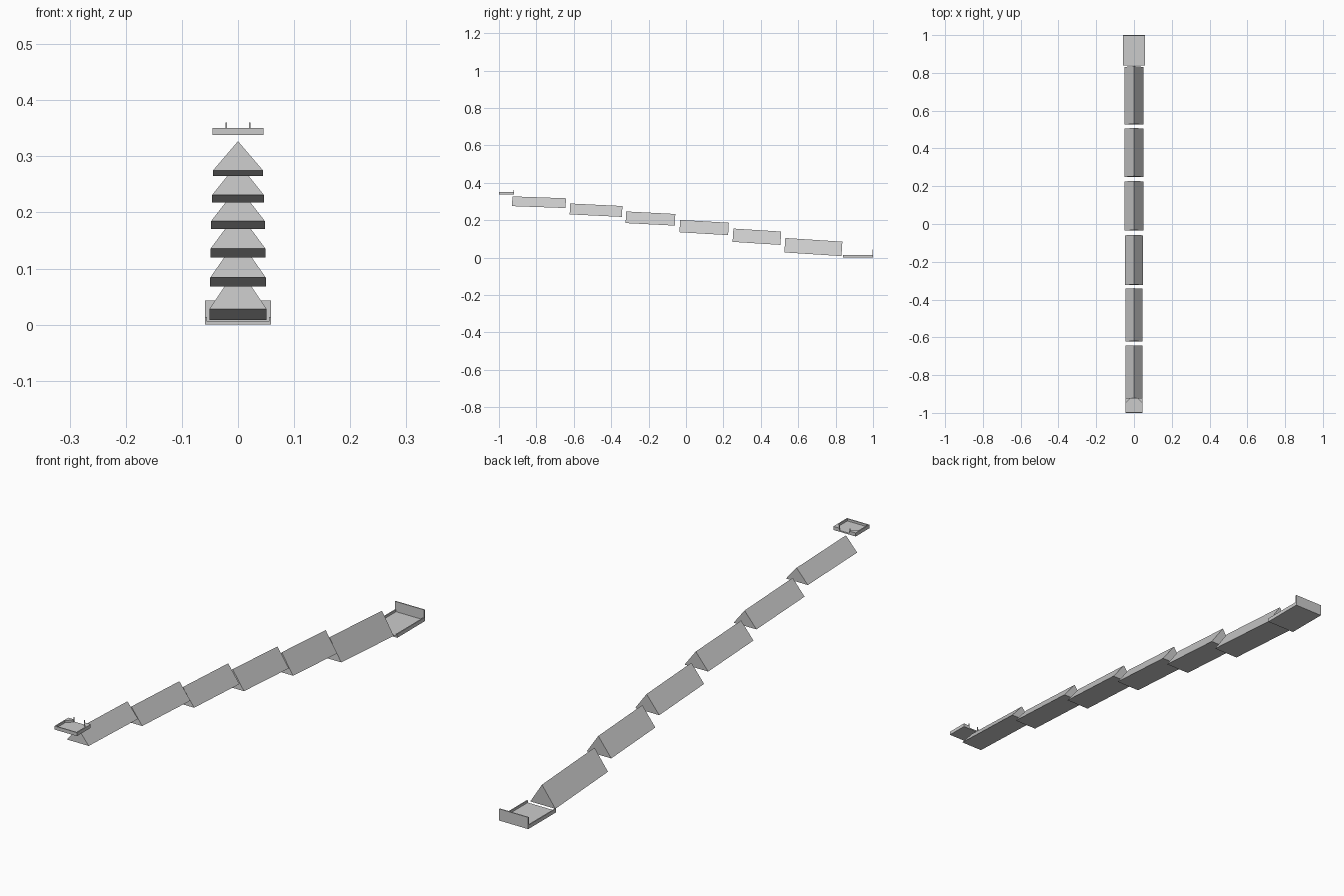
import bpy, bmesh

if "Cube" in bpy.data.objects:
    bpy.data.objects.remove(bpy.data.objects["Cube"])


def mesh_object(name, verts, faces):
    me = bpy.data.meshes.new(name)
    me.from_pydata(verts, [], faces)
    bm = bmesh.new()
    bm.from_mesh(me)
    bmesh.ops.recalc_face_normals(bm, faces=bm.faces)
    bm.to_mesh(me)
    bm.free()
    ob = bpy.data.objects.new(name, me)
    bpy.context.collection.objects.link(ob)
    return ob


def extrude_plan(name, outline, z0, z1):
    """Solid from a plan outline, between two heights."""
    n = len(outline)
    verts = [(x, y, z) for z in (z0, z1) for x, y in outline]
    faces = [tuple(range(n)), tuple(range(n, 2 * n))]
    faces += [(i, (i + 1) % n, n + (i + 1) % n, n + i) for i in range(n)]
    return mesh_object(name, verts, faces)


def box(name, x0, x1, y0, y1, z0, z1):
    return extrude_plan(name, [(x0, y0), (x1, y0), (x1, y1), (x0, y1)], z0, z1)


def ramp_section(name, y0, y1, z0, z1, half, height):
    """Triangular prism sloping down to the back, ends square to the slope."""
    s = height * (z0 - z1) / (y1 - y0)
    verts = []
    for y, z in ((y0, z0), (y1 - s, z1)):
        verts += [(-half, y, z), (half, y, z), (0, y + s, z + height)]
    mesh_object(name, verts, [(0, 1, 2), (3, 4, 5), (0, 1, 4, 3),
                              (1, 2, 5, 4), (2, 0, 3, 5)])


# Descending ridge: y range, underside heights, half width, height
sections = [
    (-.930, -.642, .275, .265, .0445, .052),
    (-.622, -.340, .231, .2175, .0463, .058),
    (-.323, -.057, .1845, .171, .048, .062),
    (-.035, .229, .1355, .120, .049, .066),
    (.249, .509, .084, .068, .0495, .071),
    (.526, .836, .0276, .008, .051, .077),
]
for i, sec in enumerate(sections):
    ramp_section(f"ramp_section_{i + 1}", *sec)

# Catch tray at the low end, open towards the ramp
box("catch_tray_floor", -.059, .059, .84, 1, 0, .006)
box("catch_tray_back_wall", -.059, .059, .996, 1, .006, .043)
for side, name in ((-1, "left"), (1, "right")):
    a, b = sorted((side * .055, side * .059))
    box(f"catch_tray_{name}_wall", a, b, .84, .996, .006, .014)

# Start tray at the high end, with a narrowed outlet and two posts
box("start_tray_floor", -.0455, .0455, -1, -.92, .338, .343)
box("start_tray_front_wall", -.0455, .0455, -1, -.996, .343, .351)
for side, name in ((-1, "left"), (1, "right")):
    plan = [(side * x, y) for x, y in ((.0455, -.996), (.0455, -.92), (.021, -.92),
                                       (.021, -.924), (.0415, -.945), (.0415, -.996))]
    extrude_plan(f"start_tray_{name}_wall", plan, .343, .351)
    box(f"start_tray_{name}_post", side * .021 - .0012, side * .021 + .0012,
        -.9225, -.92, .343, .36)
